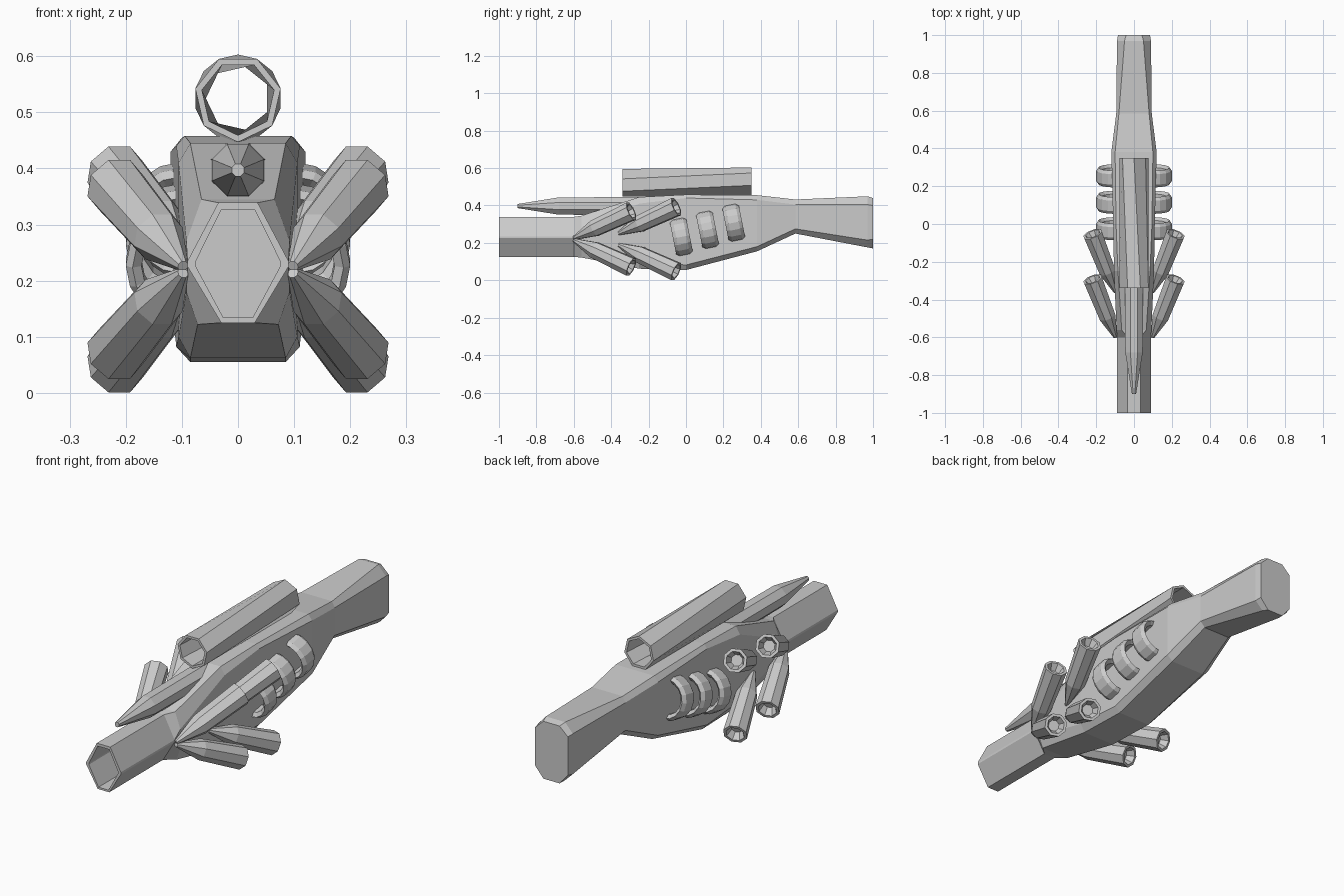
import bpy, bmesh, math
from mathutils import Vector

if "Cube" in bpy.data.objects:
    bpy.data.objects.remove(bpy.data.objects["Cube"])


def loft(name, rings, closed=False):
    """Skin a list of equal-length point rings; cap the ends or join them."""
    bm = bmesh.new()
    loops = [[bm.verts.new(p) for p in ring] for ring in rings]
    n = len(loops[0])
    pairs = list(zip(loops, loops[1:]))
    if closed:
        pairs.append((loops[-1], loops[0]))
    for a, b in pairs:
        for i in range(n):
            j = (i + 1) % n
            bm.faces.new((a[i], a[j], b[j], b[i]))
    if not closed:
        bm.faces.new(loops[0])
        bm.faces.new(loops[-1])
    bmesh.ops.recalc_face_normals(bm, faces=bm.faces)
    me = bpy.data.meshes.new(name)
    bm.to_mesh(me)
    bm.free()
    ob = bpy.data.objects.new(name, me)
    bpy.context.collection.objects.link(ob)
    return ob


def circle_ring(centre, axis, r, n, phase=0.0):
    """Regular polygon around an axis; phase 0 puts a corner at the top."""
    axis = Vector(axis).normalized()
    side = axis.cross(Vector((0, 0, 1))).normalized()
    up = side.cross(axis)
    return [Vector(centre) + r * (math.cos(t) * up + math.sin(t) * side)
            for t in (phase + 2 * math.pi * i / n for i in range(n))]


def turned(name, start, axis, profile, n, phase=0.0):
    """Turned part: profile is (distance along axis, radius)."""
    d = Vector(axis).normalized()
    return loft(name, [circle_ring(Vector(start) + d * t, d, r, n, phase)
                       for t, r in profile])


def body_ring(y, zt, zu, zl, zb, tw, mw, bw):
    half = [(tw, zt), (mw, zu), (mw, zl), (bw, zb)]
    return [(x, y, z) for x, z in half] + [(-x, y, z) for x, z in reversed(half)]


# Body: recessed barrel, swollen receiver and flared stock in one skin
bore = (0.326, 0.233, 0.227, 0.134, 0.030, 0.076, 0.026)
barrel = (0.339, 0.235, 0.225, 0.125, 0.035, 0.09, 0.03)
loft("body", [
    body_ring(-0.80, *bore),
    body_ring(-1.00, *bore),
    body_ring(-1.00, *barrel),
    body_ring(-0.60, *barrel),
    body_ring(-0.56, 0.345, 0.27, 0.18, 0.122, 0.065, 0.092, 0.072),
    body_ring(-0.25, 0.445, 0.41, 0.10, 0.062, 0.085, 0.106, 0.085),
    body_ring(0.00, 0.458, 0.44, 0.082, 0.055, 0.095, 0.11, 0.085),
    body_ring(0.38, 0.455, 0.43, 0.18, 0.155, 0.10, 0.12, 0.09),
    body_ring(0.585, 0.432, 0.405, 0.275, 0.25, 0.08, 0.094, 0.07),
    body_ring(0.97, 0.449, 0.405, 0.215, 0.176, 0.05, 0.09, 0.05),
    body_ring(1.00, 0.44, 0.40, 0.22, 0.17, 0.042, 0.085, 0.042),
])

# Pointed rod lying along the top of the barrel
turned("top_spike", (0, -0.9, 0.397), (0, 1, 0),
       [(0, 0.012), (0.22, 0.05), (0.85, 0.053)], 8, math.pi / 8)

# Seven-sided open sight tube, slightly twisted from front to back
tw = math.pi / 7
front, back = (0, -0.34, 0.525), (0, 0.35, 0.525)
loft("sight_tube", [
    circle_ring(front, (0, 1, 0), 0.078, 7, tw),
    circle_ring(back, (0, 1, 0), 0.078, 7, 0),
    circle_ring(back, (0, 1, 0), 0.066, 7, 0),
    circle_ring(front, (0, 1, 0), 0.066, 7, tw),
], closed=True)

# Swept-back side nozzles: two rows, mirrored left/right and up/down
nozzle = [(0, 0.01), (0.13, 0.047), (0.36, 0.054), (0.36, 0.041), (0.325, 0.026)]
for sx, side in ((1, "right"), (-1, "left")):
    for sz, level in ((1, "upper"), (-1, "lower")):
        for row, y, dz in (("front", -0.6, 0.006), ("rear", -0.36, 0.03)):
            turned(f"nozzle_{side}_{level}_{row}",
                   (sx * 0.098, y, 0.22 + sz * dz),
                   (sx * 0.118, 0.3, sz * 0.14), nozzle, 8, math.pi / 8)

# Three leaning hoops on each side of the receiver
lean = Vector((0, 1, 0.2)).normalized()
for sx, side in ((1, "right"), (-1, "left")):
    for k in range(3):
        c = Vector((sx * 0.1, -0.025 + 0.14 * k, 0.232 + 0.038 * k))
        section = [(-0.045, 0.088), (-0.028, 0.1), (0.028, 0.1),
                   (0.045, 0.088), (0.03, 0.072), (-0.03, 0.072)]
        loft(f"hoop_{side}_{k + 1}",
             [circle_ring(c + lean * t, lean, r, 16) for t, r in section],
             closed=True)
